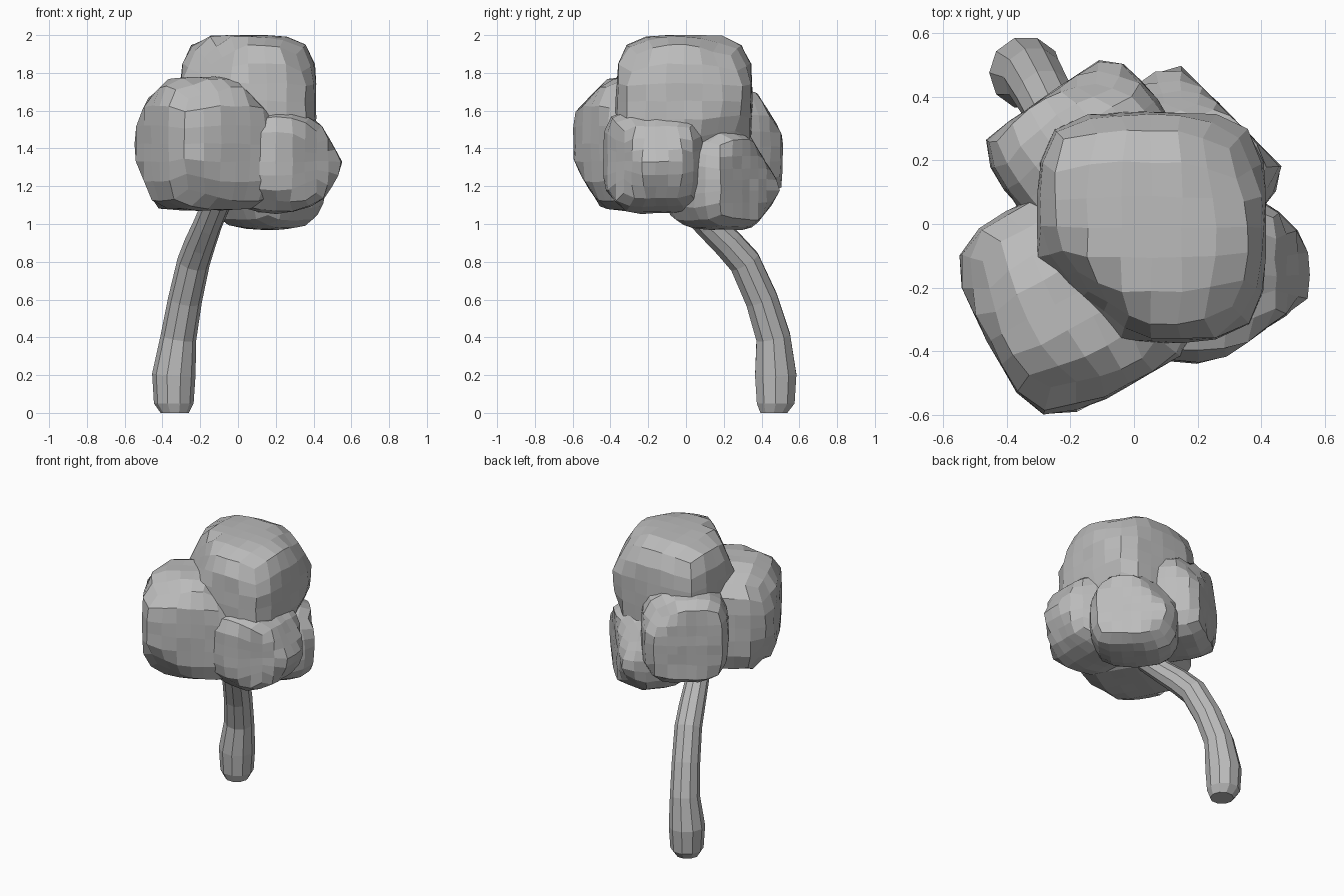
import bpy, bmesh, math, random
from mathutils import Vector, Matrix

if "Cube" in bpy.data.objects:
    bpy.data.objects.remove(bpy.data.objects["Cube"])

random.seed(4)
grey = bpy.data.materials.new("plain grey")
grey.diffuse_color = (0.5, 0.5, 0.5, 1)
grey.use_nodes = True
grey.node_tree.nodes["Principled BSDF"].inputs["Base Color"].default_value = grey.diffuse_color


def finish(bm, name):
    bmesh.ops.recalc_face_normals(bm, faces=bm.faces)
    me = bpy.data.meshes.new(name)
    bm.to_mesh(me)
    bm.free()
    me.materials.append(grey)
    ob = bpy.data.objects.new(name, me)
    bpy.context.collection.objects.link(ob)
    return ob


# Rounded cube (n: boxiness across y-z, a: boxiness along x), then flattened
# by cuts, each a direction and the distance of its flat from the centre
def leaf_clump(name, centre, half, turn, n, a, cuts, jitter=0.004):
    bm = bmesh.new()
    bmesh.ops.create_cube(bm, size=2)
    bmesh.ops.subdivide_edges(bm, edges=bm.edges[:], cuts=5, use_grid_fill=True)
    rot = Matrix.Rotation(math.radians(turn), 3, 'Z')
    for v in bm.verts:
        x, y, z = (math.tan(c * math.pi / 4) for c in v.co)
        side = (abs(y) ** n + abs(z) ** n) ** (1 / n)
        r = (abs(x) ** a + side ** a) ** (1 / a)
        p = rot @ (Vector((x * half[0], y * half[1], z * half[2])) / r)
        for dx, dy, dz, h in cuts:
            d = p.dot(Vector((dx, dy, dz)).normalized())
            if d > h:
                p *= h / d
        p += Vector([random.uniform(-jitter, jitter) for _ in range(3)])
        v.co = p + Vector(centre)
        v.co.z = min(v.co.z, 2.0)
    return finish(bm, name)


# Foliage
leaf_clump("top_foliage", (0.055, -0.01, 1.65), (0.357, 0.36, 0.352), 0, 4.2, 4.2, [
    (-.66, -.66, .36, .33), (-.8, -.6, 0, .345), (.56, .66, .48, .42), (.85, .38, .36, .405),
    (.49, .34, .8, .395), (.74, -.53, .41, .42), (-.24, .88, .41, .42), (-.24, .34, .91, .42),
    (-.74, -.16, .63, .41), (.24, -.35, .91, .40), (.83, .33, -.45, .38)])
leaf_clump("front_left_foliage", (-0.168, -0.213, 1.425), (0.33, 0.33, 0.352), 28, 4.5, 4.5, [
    (-.93, 0, .37, .378), (-.7, 0, .7, .385), (-.93, 0, -.37, .378), (.7, 0, .7, .35),
    (0, -.85, -.52, .38), (0, -.7, .7, .383), (-.24, .34, .91, .36)])
leaf_clump("right_foliage", (0.20, -0.16, 1.33), (0.36, 0.28, 0.275), 0, 4.5, 2.0, [
    (.57, -.82, 0, .26), (-.14, -.7, -.69, .29), (.86, 0, .5, .305), (.86, 0, -.5, .32),
    (-.82, -.57, 0, .24)])
leaf_clump("back_right_foliage", (0.152, 0.187, 1.235), (0.27, 0.28, 0.267), 45, 3.2, 3.0, [
    (.707, .707, 0, .215), (0, .85, .5, .25), (0, .8, -.6, .29),
    (.74, -.34, .56, .30), (-.06, .81, .56, .26)])
leaf_clump("back_left_foliage", (-0.145, 0.22, 1.41), (0.275, 0.28, 0.30), 38, 3.4, 3.4, [
    (-.57, .82, 0, .222), (0, .85, .5, .28)])

# Trunk: rings swept along a leaning path (x, y, z, radius)
path = [(-0.335, 0.465, 0.0, 0.075), (-0.34, 0.475, 0.05, 0.105),
        (-0.34, 0.475, 0.2, 0.115), (-0.315, 0.462, 0.4, 0.095),
        (-0.28, 0.40, 0.6, 0.09), (-0.235, 0.31, 0.8, 0.087),
        (-0.20, 0.22, 0.9, 0.083), (-0.16, 0.115, 1.0, 0.076),
        (-0.11, 0.0, 1.12, 0.075), (-0.07, -0.05, 1.25, 0.06)]
bm = bmesh.new()
rings = []
for i, (x, y, z, r) in enumerate(path):
    lo, hi = Vector(path[max(i - 1, 0)][:3]), Vector(path[min(i + 1, len(path) - 1)][:3])
    axis = (hi - lo).normalized() if i > 1 else Vector((0, 0, 1))
    q = Vector((0, 0, 1)).rotation_difference(axis)
    ring = []
    for k in range(10):
        t = 2 * math.pi * k / 10
        ring.append(bm.verts.new(Vector((x, y, z)) + q @ Vector((r * math.cos(t), r * math.sin(t), 0))))
    rings.append(ring)
for a, b in zip(rings, rings[1:]):
    for k in range(10):
        j = (k + 1) % 10
        bm.faces.new((a[k], a[j], b[j], b[k]))
bm.faces.new(rings[0])
bm.faces.new(rings[-1])
finish(bm, "trunk")
